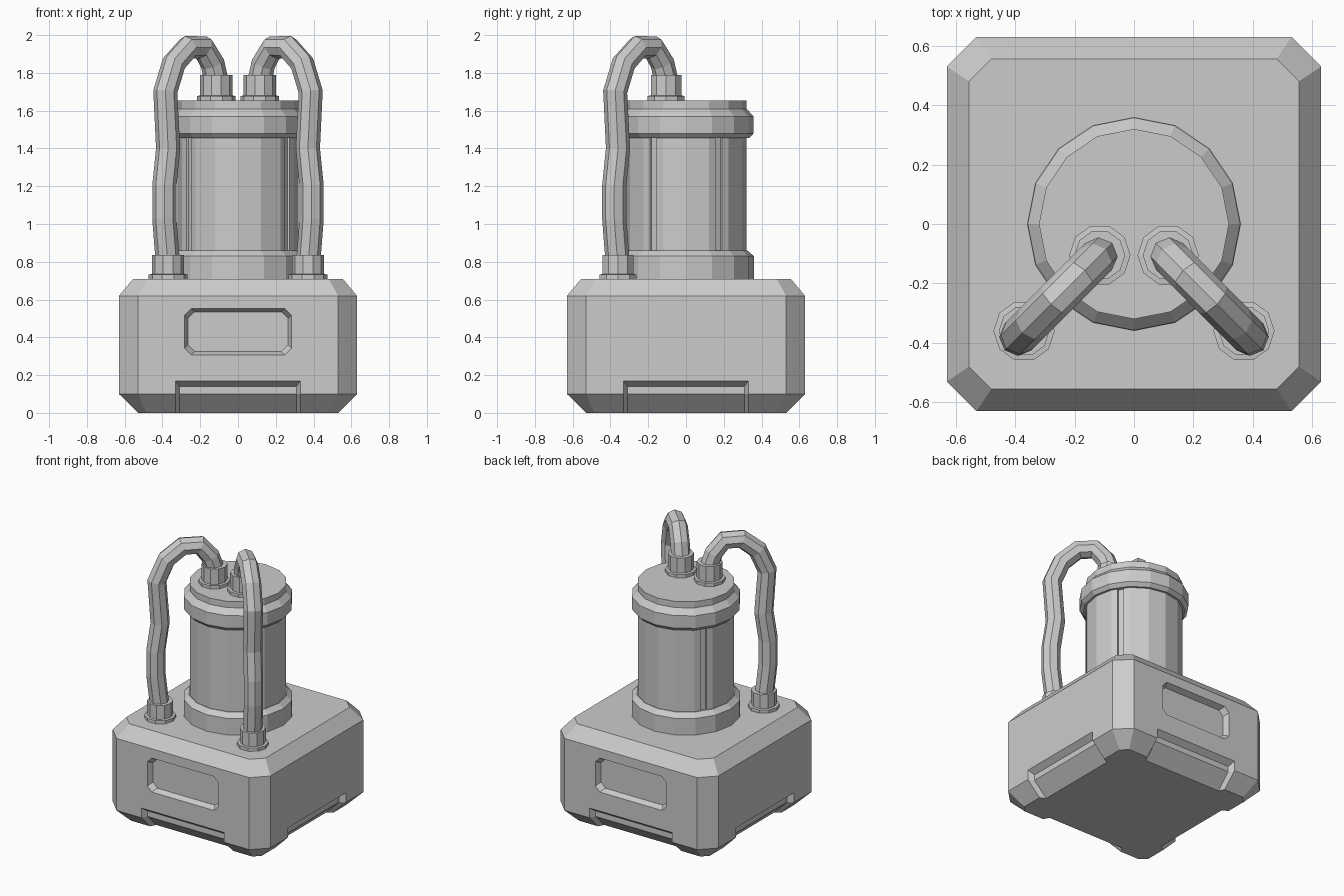
import bpy, bmesh
from math import cos, sin, radians, pi
from mathutils import Matrix

if "Cube" in bpy.data.objects:
    bpy.data.objects.remove(bpy.data.objects["Cube"], do_unlink=True)

grey = bpy.data.materials.new("plain_grey")
grey.use_nodes = True
GREY = (0.6, 0.6, 0.6, 1)
grey.diffuse_color = GREY
grey.node_tree.nodes["Principled BSDF"].inputs["Base Color"].default_value = GREY


def loft(name, rings, caps=None):
    """Join matching rings of points with flat quads and close both ends."""
    bm = bmesh.new()
    loops = [[bm.verts.new(p) for p in ring] for ring in rings]
    n = len(loops[0])
    for a, b in zip(loops, loops[1:]):
        for i in range(n):
            j = (i + 1) % n
            bm.faces.new((a[i], a[j], b[j], b[i]))
    for end in (loops[0], loops[-1]):
        for cap in caps or [range(n)]:
            bm.faces.new([end[i] for i in cap])
    bmesh.ops.recalc_face_normals(bm, faces=bm.faces)
    mesh = bpy.data.meshes.new(name)
    bm.to_mesh(mesh)
    bm.free()
    mesh.materials.append(grey)
    obj = bpy.data.objects.new(name, mesh)
    bpy.context.collection.objects.link(obj)
    return obj


def octagon(w, h, cw, ch):
    """Rectangle of half sizes w, h whose corners start at cw, ch."""
    return [(w, -ch), (w, ch), (cw, h), (-cw, h),
            (-w, ch), (-w, -ch), (-cw, -h), (cw, -h)]


def turned(name, profile, sides, x=0, y=0):
    """Faceted upright solid from (radius, height) pairs."""
    angles = [2 * pi * i / sides for i in range(sides)]
    return loft(name, [[(x + r * cos(a), y + r * sin(a), z) for a in angles]
                       for r, z in profile])


# Chamfered base block
base = loft("base", [[(x, y, z) for x, y in octagon(w, w, c, c)] for w, c, z in
                     [(.53, .485, 0), (.63, .53, .1), (.63, .53, .62), (.555, .48, .71)]])


def cut(cutter, angle):
    cutter.data.transform(Matrix.Rotation(angle, 4, "Z"))
    cutter.hide_render = True
    mod = base.modifiers.new("recess", "BOOLEAN")
    mod.operation = "DIFFERENCE"
    mod.solver = "EXACT"
    mod.object = cutter
    bpy.context.view_layer.objects.active = base
    bpy.ops.object.modifier_apply(modifier=mod.name)
    bpy.data.objects.remove(cutter, do_unlink=True)


# Foot notches on all four sides, following the lower chamfer
for k in range(4):
    rings = []
    for w, d, top in [(.31, .59, .14), (.35, .67, .2)]:
        side = [(d - .15, -.05), (d, .1), (d, top)]
        rings.append([(-w, -y, z) for y, z in side] +
                     [(w, -y, z) for y, z in reversed(side)])
    cut(loft("notch_cutter", rings, [(0, 1, 4, 5), (1, 2, 3, 4)]), k * pi / 2)

# Recessed panels on the front and back
for angle in (0, pi):
    rings = [[(x, -d, .43 + z) for x, z in octagon(w, h, w - .035, h - .035)]
             for w, h, d in [(.265, .105, .59), (.3, .14, .67)]]
    cut(loft("panel_cutter", rings), angle)

# Canister collars
turned("lower_collar", [(.36, .7), (.36, .83), (.325, .86)], 16)
turned("upper_collar", [(.335, 1.455), (.358, 1.48), (.358, 1.57),
                        (.32, 1.61), (.32, 1.655)], 16)

# Canister body with four narrow vertical grooves
outline = []
R = .32
for i in range(16):
    a = i * 22.5
    outline.append((R * cos(radians(a)), R * sin(radians(a))))
    if i in (1, 6, 9, 14):
        mid = a + 11.25
        for off, depth in ((-3.75, 0), (-3.5, .012), (3.5, .012), (3.75, 0)):
            r = R * cos(radians(11.25)) / cos(radians(off)) - depth
            t = radians(mid + off)
            outline.append((r * cos(t), r * sin(t)))
loft("canister_body", [[(x, y, z) for x, y in outline] for z in (.84, 1.47)])

# Hoses and their sockets, mirrored left and right
PATH = [(.37, .78), (.38, .9), (.39, 1.03), (.39, 1.2), (.37, 1.4), (.385, 1.7),
        (.34, 1.85), (.265, 1.935), (.185, 1.935), (.135, 1.85), (.11, 1.74)]
for s, side in ((1, "left"), (-1, "right")):
    for part, x, y, z, h in (("lower", .37, -.36, .705, .13),
                             ("upper", .115, -.105, 1.65, .14)):
        turned(f"{side}_{part}_socket",
               [(.103, z), (.103, z + .028), (.085, z + .03), (.085, z + h)],
               10, s * x, y)
    curve = bpy.data.curves.new(f"{side}_hose", "CURVE")
    curve.dimensions = "3D"
    curve.bevel_depth = .064
    curve.bevel_resolution = 2
    spline = curve.splines.new("POLY")
    spline.use_smooth = False
    spline.points.add(len(PATH) - 1)
    for p, (x, z) in zip(spline.points, PATH):
        p.co = (s * x, .01 - x, z, 1)
    curve.materials.append(grey)
    hose = bpy.data.objects.new(f"{side}_hose", curve)
    bpy.context.collection.objects.link(hose)
    bpy.ops.object.select_all(action="DESELECT")
    hose.select_set(True)
    bpy.context.view_layer.objects.active = hose
    bpy.ops.object.convert(target="MESH")
